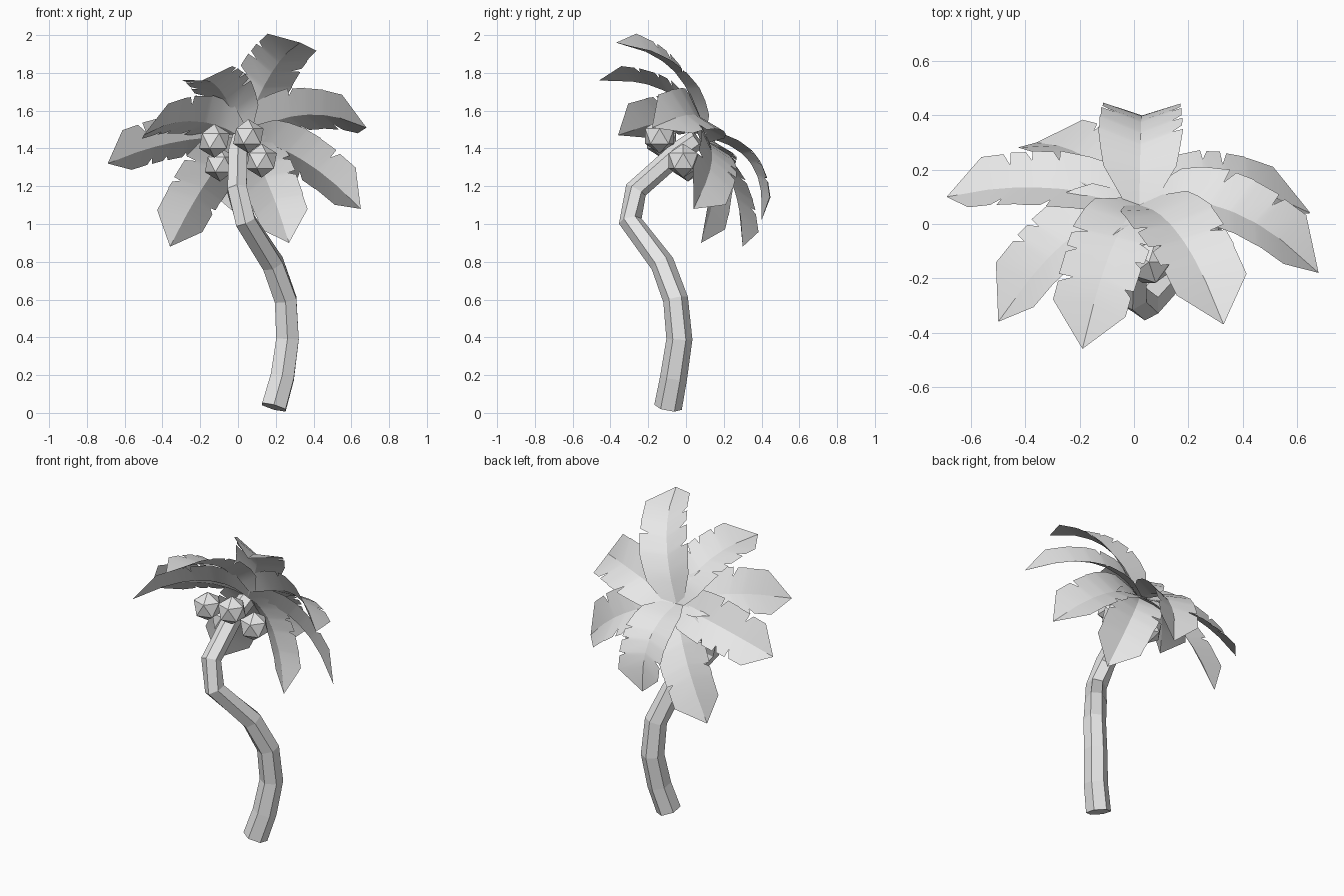
import bpy, bmesh, math, random
from mathutils import Vector

random.seed(4)
cube = bpy.data.objects.get("Cube")
if cube:
    bpy.data.objects.remove(cube, do_unlink=True)

grey = bpy.data.materials.new("pale_grey")
grey.use_nodes = True
grey.diffuse_color = (0.8, 0.8, 0.8, 1)
grey.node_tree.nodes["Principled BSDF"].inputs["Base Color"].default_value = (0.8, 0.8, 0.8, 1)


def finish(name, bm, smooth=False):
    """Turn a bmesh into a named object in the single colour."""
    mesh = bpy.data.meshes.new(name)
    bm.to_mesh(mesh)
    bm.free()
    mesh.materials.append(grey)
    obj = bpy.data.objects.new(name, mesh)
    bpy.context.collection.objects.link(obj)
    if smooth:
        bpy.ops.object.select_all(action='DESELECT')
        bpy.context.view_layer.objects.active = obj
        obj.select_set(True)
        bpy.ops.object.shade_smooth_by_angle(angle=math.radians(30))
    return obj


# Trunk: six-sided tube along a swaying path
path = [Vector(p) for p in (
    (0.19, -0.095, 0.03), (0.235, -0.065, 0.19), (0.262, -0.035, 0.39),
    (0.252, -0.055, 0.60), (0.185, -0.125, 0.79), (0.04, -0.295, 1.015),
    (-0.005, -0.265, 1.18), (0.0, -0.04, 1.38), (0.02, 0.06, 1.45))]
SIDES = 6
bm = bmesh.new()
rings = []
for i, p in enumerate(path):
    before = (p - path[max(i - 1, 0)]).normalized()
    after = (path[min(i + 1, len(path) - 1)] - p).normalized()
    tangent = (before + after).normalized()
    u = Vector((1, 0, 0))
    u = (u - tangent * u.dot(tangent)).normalized()
    v = tangent.cross(u)
    r = 0.074 - 0.02 * i / (len(path) - 1)
    ring = []
    for k in range(SIDES):
        a = math.tau * k / SIDES + math.radians(30)
        ring.append(bm.verts.new(p + (u * math.cos(a) + v * math.sin(a)) * r))
    rings.append(ring)
for low, high in zip(rings, rings[1:]):
    for k in range(SIDES):
        n = (k + 1) % SIDES
        bm.faces.new((low[k], low[n], high[n], high[k]))
bm.faces.new(rings[0][::-1])
bm.faces.new(rings[-1])
finish("trunk", bm)

# Coconuts: faceted balls under the crown
for i, centre in enumerate(((-0.125, -0.13, 1.44), (0.055, -0.14, 1.465),
                            (0.125, -0.015, 1.335), (-0.095, 0.01, 1.315))):
    bm = bmesh.new()
    bmesh.ops.create_icosphere(bm, subdivisions=1, radius=0.09)
    bmesh.ops.translate(bm, verts=bm.verts, vec=centre)
    finish(f"coconut_{i + 1}", bm)

# Fronds: arched, folded blades with slit edges
CROWN = Vector((0.02, 0.07, 1.46))
AXIS = Vector((0, 0.75, 0.66)).normalized()
WIDTHS = ((0, 0.06), (0.15, 0.135), (0.35, 0.158), (0.8, 0.142), (1, 0))


def half_width(t):
    for (t0, w0), (t1, w1) in zip(WIDTHS, WIDTHS[1:]):
        if t <= t1:
            return w0 + (w1 - w0) * (t - t0) / (t1 - t0)
    return 0


def frond(name, tip, arch):
    tip = Vector(tip)
    chord = tip - CROWN
    side = chord.cross(AXIS).normalized()
    control = CROWN + chord * 0.5 + AXIS * arch * 2

    # each row holds its place along the rib and the two edge factors
    rows = [(0, 1, 1), (0.15, 1, 1), (0.25, 1, 1)]
    for k in range(3):
        t = 0.37 + 0.14 * k + random.uniform(-0.03, 0.03)
        cut = [random.choice((0.65, 0.75, 0.98)) for _ in range(2)]
        rows += [(t, 1, 1), (t + 0.01, *cut), (t + 0.035, 0.98, 0.98)]
    rows.append((0.79, 1, 1))

    bm = bmesh.new()
    strips = []
    for t, left, right in rows:
        rib = CROWN * (1 - t) ** 2 + control * 2 * t * (1 - t) + tip * t * t
        tangent = ((control - CROWN) * (1 - t) + (tip - control) * t).normalized()
        normal = side.cross(tangent)
        if normal.dot(AXIS) < 0:
            normal.negate()
        strip = [bm.verts.new(rib)]
        for sign, factor in ((1, left), (-1, right)):
            w = half_width(t) * factor
            strip.append(bm.verts.new(
                rib + side * sign * w + normal * 0.3 * w + tangent * 0.25 * w))
        strips.append(strip)
    for a, b in zip(strips, strips[1:]):
        bm.faces.new((a[0], a[1], b[1], b[0]))
        bm.faces.new((a[0], b[0], b[2], a[2]))
    end = bm.verts.new(tip)
    last = strips[-1]
    bm.faces.new((last[0], last[1], end))
    bm.faces.new((last[0], end, last[2]))
    bmesh.ops.recalc_face_normals(bm, faces=bm.faces)
    if sum((f.normal for f in bm.faces), Vector()).dot(AXIS) < 0:
        bmesh.ops.reverse_faces(bm, faces=bm.faces)
    finish(name, bm, smooth=True)


for name, tip, arch in (
        ("frond_top", (0.33, -0.37, 1.96), 0.13),
        ("frond_front", (-0.19, -0.46, 1.76), 0.13),
        ("frond_front_right", (-0.50, -0.36, 1.47), 0.12),
        ("frond_right", (-0.69, 0.10, 1.32), 0.065),
        ("frond_low_right", (-0.36, 0.30, 0.88), 0.075),
        ("frond_back", (0.03, 0.40, 1.02), 0.135),
        ("frond_low_left", (0.27, 0.08, 0.90), 0.10),
        ("frond_left", (0.65, 0.04, 1.08), 0.11),
        ("frond_front_left", (0.68, -0.18, 1.51), 0.14)):
    frond(name, tip, arch)
